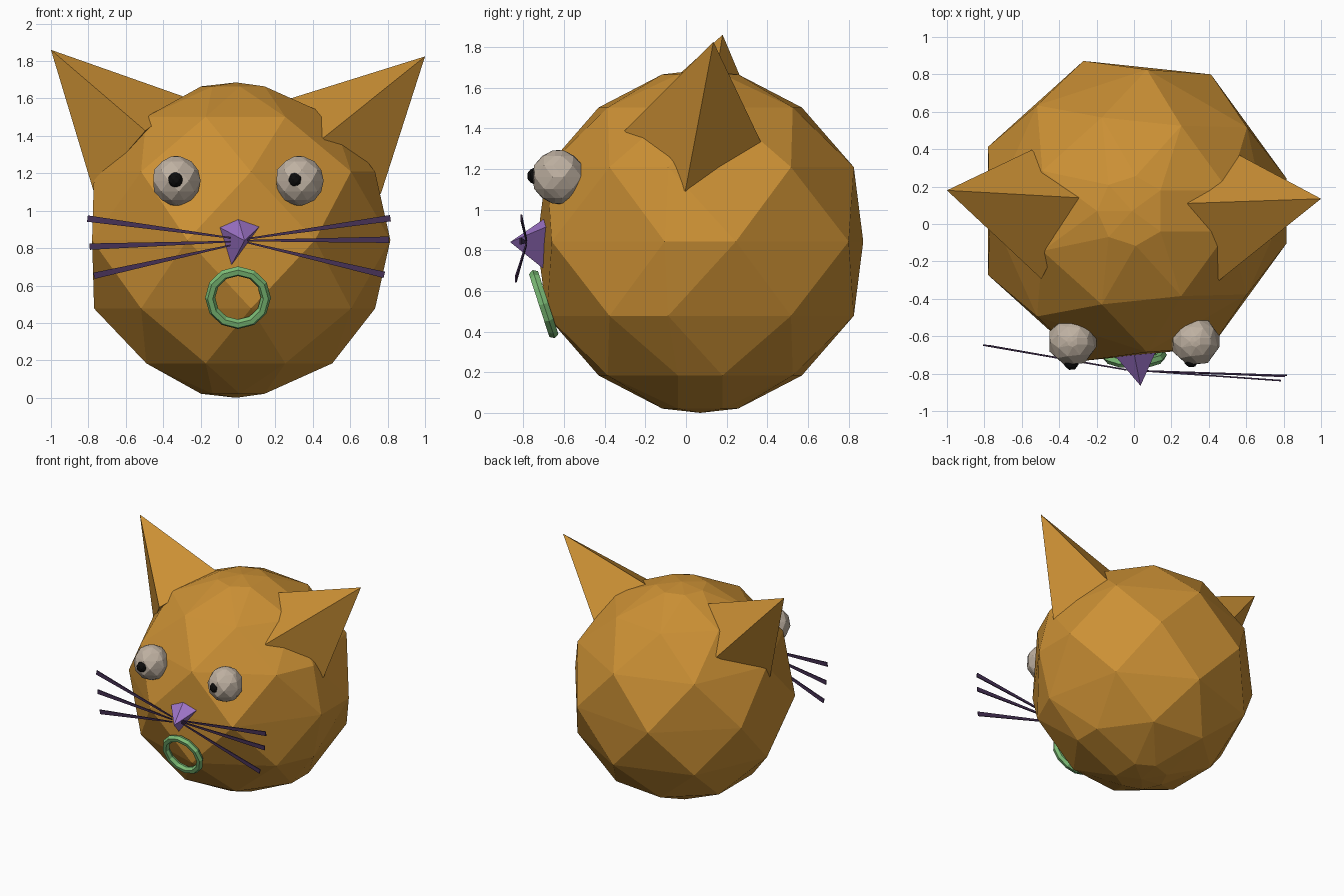
import bpy, bmesh, math
from mathutils import Vector

if "Cube" in bpy.data.objects:
    bpy.data.objects.remove(bpy.data.objects["Cube"])


def material(name, rgb):
    m = bpy.data.materials.new(name)
    m.diffuse_color = (*rgb, 1)
    m.use_nodes = True
    m.node_tree.nodes["Principled BSDF"].inputs["Base Color"].default_value = m.diffuse_color
    return m


FUR = material("orange", (0.6, 0.28, 0.035))
EYE = material("beige", (0.52, 0.44, 0.36))
BLACK = material("black", (0.004, 0.004, 0.004))
PURPLE = material("purple", (0.33, 0.17, 0.56))
GREEN = material("green", (0.2, 0.5, 0.18))
DARK = material("dark_purple", (0.06, 0.03, 0.09))


def hull(name, points, mat):
    """Flat-faced closed shape around a few points."""
    bm = bmesh.new()
    for p in points:
        bm.verts.new(p)
    res = bmesh.ops.convex_hull(bm, input=bm.verts[:])
    loose = [v for v in bm.verts if not v.link_faces]
    bmesh.ops.delete(bm, geom=loose, context='VERTS')
    bmesh.ops.dissolve_limit(bm, angle_limit=math.radians(3),
                             verts=bm.verts[:], edges=bm.edges[:])
    bmesh.ops.recalc_face_normals(bm, faces=bm.faces[:])
    me = bpy.data.meshes.new(name)
    bm.to_mesh(me)
    bm.free()
    me.materials.append(mat)
    ob = bpy.data.objects.new(name, me)
    bpy.context.collection.objects.link(ob)
    return ob


def diamond_ball(name, centre, r, mat):
    """Ball of staggered rings, giving diamond facets with a seam at +x."""
    c = Vector(centre)
    pts = [c + Vector((0, 0, r)), c - Vector((0, 0, r))]
    wide = [12 + 48 * k for k in range(8)]
    offset = [36 + 48 * k for k in range(7)]
    for i in range(7):
        tilt = math.pi * (i + 0.5) / 7
        if i == 3:
            cols = wide
        elif i in (1, 5):
            cols = wide
        elif i in (2, 4):
            cols = offset + [-12]
        else:
            cols = offset
        for a in cols:
            a = math.radians(a)
            pts.append(c + r * Vector((math.sin(tilt) * math.cos(a),
                                       math.sin(tilt) * math.sin(a),
                                       math.cos(tilt))))
    return hull(name, pts, mat)


def pyramid(name, tip, corners, mat, stretch=1.0):
    tip = Vector(tip)
    hull(name, [tip] + [tip + (Vector(p) - tip) * stretch for p in corners], mat)


# head
diamond_ball("head", (-0.01, 0.07, 0.843), 0.843, FUR)

# ears
pyramid("left_ear", (-1.0, 0.18, 1.86),
        [(-0.51, -0.28, 1.44), (-0.78, 0.04, 1.13),
         (-0.56, 0.39, 1.36), (-0.29, 0.14, 1.61)], FUR, 1.03)
pyramid("right_ear", (1.0, 0.135, 1.825),
        [(0.47, -0.29, 1.4), (0.77, 0.0, 1.11),
         (0.56, 0.37, 1.33), (0.28, 0.11, 1.6)], FUR, 1.03)

# eyes and pupils
for side, x, px, py in (("left", -0.33, -0.335, -0.742), ("right", 0.328, 0.306, -0.728)):
    diamond_ball(side + "_eye", (x, -0.628, 1.16), 0.133, EYE)
    diamond_ball(side + "_pupil", (px, py, 1.165), 0.04, BLACK)

# nose
pyramid("nose", (0.035, -0.865, 0.84),
        [(-0.115, -0.69, 0.92), (0, -0.69, 0.96),
         (0.12, -0.675, 0.92), (-0.04, -0.69, 0.7)], PURPLE, 1.05)

# mouth ring
bpy.ops.mesh.primitive_torus_add(major_segments=12, minor_segments=6,
                                 major_radius=0.149, minor_radius=0.027,
                                 location=(0.0, -0.7, 0.535),
                                 rotation=(math.radians(108), 0, 0))
mouth = bpy.context.object
mouth.name = "mouth"
mouth.data.materials.append(GREEN)

# whiskers: thin blades that widen toward the outer end
WHISKERS = {
    "left": [((-0.04, -0.78, 0.855), (-0.805, -0.647, 0.958)),
             ((-0.04, -0.78, 0.835), (-0.793, -0.65, 0.808)),
             ((-0.04, -0.78, 0.815), (-0.77, -0.652, 0.652))],
    "right": [((0.05, -0.785, 0.85), (0.815, -0.81, 0.96)),
              ((0.05, -0.785, 0.84), (0.808, -0.815, 0.845)),
              ((0.05, -0.785, 0.83), (0.782, -0.837, 0.657))],
}
for side, pairs in WHISKERS.items():
    for n, (a, b) in enumerate(pairs):
        a, b = Vector(a), Vector(b)
        up = (b - a).cross(Vector((0, 1, 0))).normalized()
        thick = Vector((0, 0.004, 0))
        pts = [p + up * h * s + thick * t
               for p, h in ((a, 0.004), (b, 0.017))
               for s in (-1, 1) for t in (-1, 1)]
        hull(f"{side}_whisker_{n + 1}", pts, DARK)
